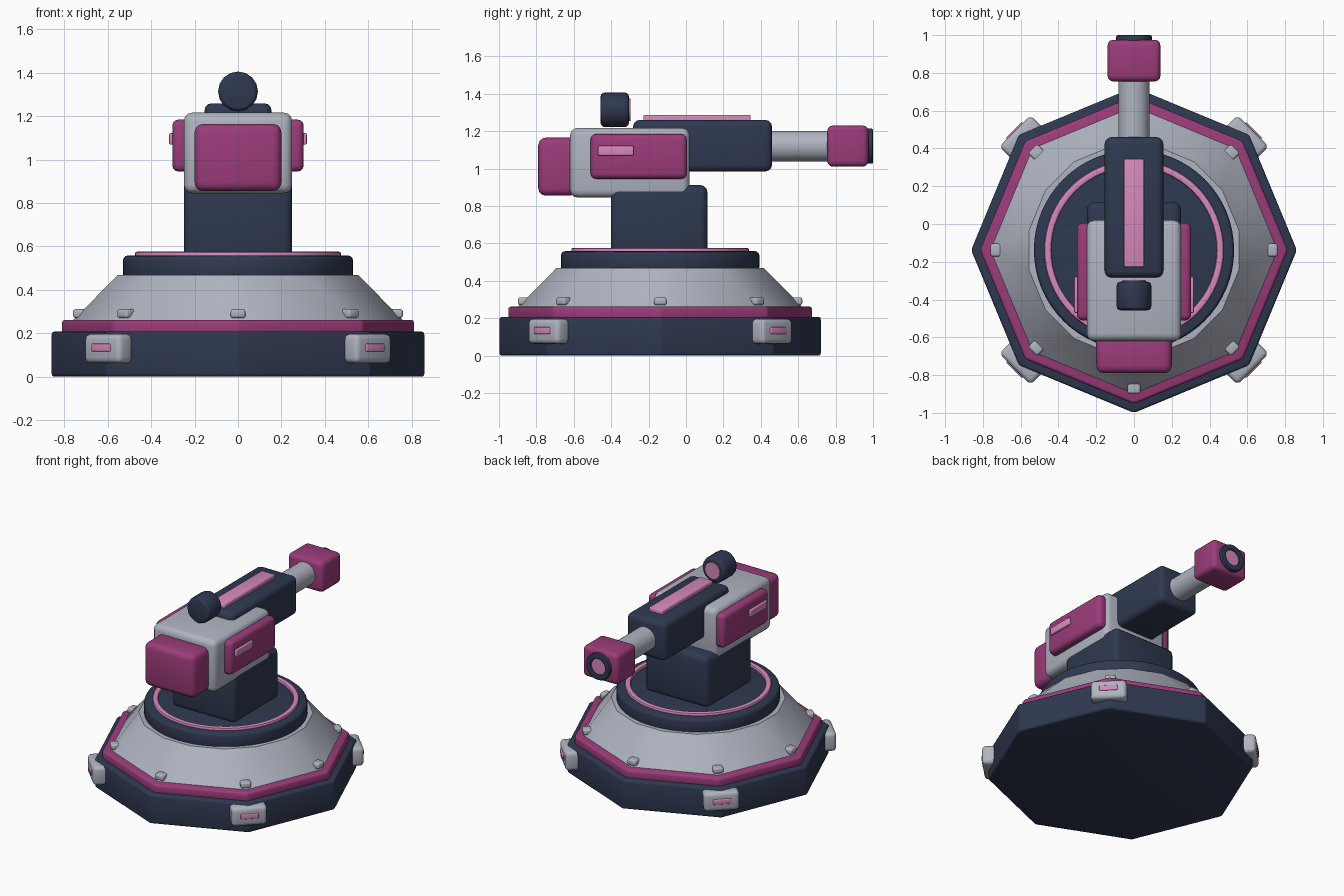
import bpy, bmesh
from math import radians, sin, cos, pi, tau
from mathutils import Matrix, Vector

if "Cube" in bpy.data.objects:
    bpy.data.objects.remove(bpy.data.objects["Cube"])

CY = -0.138                      # y of the turning axis
AXIS = Matrix.Translation((0, CY, 0))
ALONG_Y = Matrix.Rotation(radians(-90), 4, 'X')   # local z becomes +y


def material(name, rgb):
    m = bpy.data.materials.new(name)
    m.use_nodes = True
    m.diffuse_color = (*rgb, 1)
    bsdf = next(n for n in m.node_tree.nodes if n.type == 'BSDF_PRINCIPLED')
    bsdf.inputs["Base Color"].default_value = (*rgb, 1)
    bsdf.inputs["Roughness"].default_value = 0.6
    return m


NAVY = material("navy", (0.028, 0.04, 0.08))
MAGENTA = material("magenta", (0.33, 0.045, 0.195))
GREY = material("light grey", (0.43, 0.456, 0.527))
PINK = material("pink", (0.68, 0.25, 0.5))


def finish(bm, name, mat, matrix=Matrix(), bevel=0.0, segments=3):
    """Round the hard edges, place the part and shade it."""
    bmesh.ops.recalc_face_normals(bm, faces=bm.faces)
    if bevel:
        edges = [e for e in bm.edges if e.calc_face_angle(0) > radians(30)]
        bmesh.ops.bevel(bm, geom=edges, offset=bevel, segments=segments,
                        profile=0.5, affect='EDGES', clamp_overlap=True)
    bm.transform(matrix)
    mesh = bpy.data.meshes.new(name)
    bm.to_mesh(mesh)
    bm.free()
    mesh.materials.append(mat)
    ob = bpy.data.objects.new(name, mesh)
    bpy.context.collection.objects.link(ob)
    bpy.ops.object.select_all(action='DESELECT')
    ob.select_set(True)
    bpy.context.view_layer.objects.active = ob
    bpy.ops.object.shade_smooth_by_angle(angle=radians(30))
    return ob


def box(name, mat, x, y, z, bevel=0.03, matrix=Matrix()):
    """Rounded box from (min, max) ranges."""
    bm = bmesh.new()
    bmesh.ops.create_cube(bm, size=1)
    for v in bm.verts:
        v.co = Vector([(a + b) / 2 + c * (b - a)
                       for c, (a, b) in zip(v.co, (x, y, z))])
    return finish(bm, name, mat, matrix, bevel)


def cylinder(name, mat, r, z0, z1, sides=48, bevel=0.0, matrix=Matrix()):
    bm = bmesh.new()
    bmesh.ops.create_cone(bm, cap_ends=True, segments=sides,
                          radius1=r, radius2=r, depth=z1 - z0)
    bm.transform(Matrix.Translation((0, 0, (z0 + z1) / 2)))
    return finish(bm, name, mat, matrix, bevel)


def ring(name, mat, r_in, r_out, z0, z1, bevel, matrix, sides=64):
    """Lathe a rectangular section round local z."""
    bm = bmesh.new()
    section = [(r_in, z0), (r_out, z0), (r_out, z1), (r_in, z1)]
    loops = [[bm.verts.new((r * cos(i * tau / sides), r * sin(i * tau / sides), z))
              for r, z in section] for i in range(sides)]
    for a, b in zip(loops, loops[1:] + loops[:1]):
        for k in range(4):
            n = (k + 1) % 4
            bm.faces.new((a[k], b[k], b[n], a[n]))
    return finish(bm, name, mat, matrix, bevel, 2)


# Octagonal base and trim
cylinder("base", NAVY, 0.862, 0, 0.207, 8, 0.014, AXIS)
cylinder("base_trim", MAGENTA, 0.815, 0.19, 0.262, 8, 0.016, AXIS)

# Sloped skirt: eight corners below, each split in two above
bm = bmesh.new()
for i in range(8):
    a = i * pi / 4
    bm.verts.new((0.765 * cos(a), 0.765 * sin(a), 0.255))
    for d in (-0.19, 0.19):
        bm.verts.new((0.565 * cos(a + d), 0.565 * sin(a + d), 0.468))
bmesh.ops.convex_hull(bm, input=bm.verts)
bmesh.ops.dissolve_limit(bm, angle_limit=radians(1), verts=bm.verts, edges=bm.edges)
finish(bm, "skirt", GREY, AXIS)

# Bolts on the skirt corners
for i in range(8):
    turn = AXIS @ Matrix.Rotation(i * pi / 4, 4, 'Z')
    box(f"skirt_bolt_{i + 1}", GREY, (0.69, 0.76), (-0.034, 0.034),
        (0.27, 0.311), 0.012, turn)

# Clamps with light slots on the four diagonal corners
for i in range(4):
    turn = AXIS @ Matrix.Rotation(pi / 4 + i * pi / 2, 4, 'Z')
    box(f"base_clamp_{i + 1}", GREY, (0.79, 0.892), (-0.117, 0.117),
        (0.062, 0.196), 0.025, turn)
    box(f"clamp_light_{i + 1}", PINK, (0.87, 0.899), (-0.06, 0.06),
        (0.115, 0.152), 0.006, turn)

# Turntable
cylinder("turntable", NAVY, 0.53, 0.45, 0.558, 64, 0.022, AXIS)
ring("turntable_ring", PINK, 0.438, 0.475, 0.545, 0.576, 0.01, AXIS)

# Pedestal and body
box("pedestal", NAVY, (-0.25, 0.25), (-0.402, 0.115), (0.54, 0.912), 0.04)
box("body", GREY, (-0.25, 0.25), (-0.62, 0.02), (0.845, 1.217), 0.04)
box("counterweight", MAGENTA, (-0.2, 0.2), (-0.79, -0.58), (0.855, 1.165), 0.04)

# Side panels with light slots
for side, s in (("left", 1), ("right", -1)):
    box(f"{side}_panel", MAGENTA, sorted((s * 0.22, s * 0.303)),
        (-0.51, 0.005), (0.945, 1.185), 0.03)
    box(f"{side}_panel_light", PINK, sorted((s * 0.29, s * 0.317)),
        (-0.47, -0.28), (1.07, 1.122), 0.006)

# Gun housing and top strip
box("gun_housing", NAVY, (-0.155, 0.155), (-0.283, 0.46), (0.985, 1.26), 0.035)
box("housing_strip", PINK, (-0.053, 0.053), (-0.228, 0.345), (1.24, 1.286), 0.007)

# Barrel and muzzle
bore = Matrix.Translation((0, 0, 1.12)) @ ALONG_Y
cylinder("barrel", GREY, 0.082, 0.42, 0.8, 32, 0, bore)
box("muzzle_block", MAGENTA, (-0.14, 0.14), (0.755, 0.975), (1.01, 1.23), 0.03)
ring("muzzle_ring", NAVY, 0.056, 0.094, 0.95, 1.0, 0.008, bore, 32)
cylinder("muzzle_core", PINK, 0.06, 0.95, 0.988, 32, 0, bore)

# Sight
sight = Matrix.Translation((0, 0, 1.314)) @ ALONG_Y
cylinder("sight", NAVY, 0.092, -0.457, -0.305, 16, 0.022, sight)
cylinder("sight_lens", PINK, 0.06, -0.32, -0.296, 16, 0, sight)
